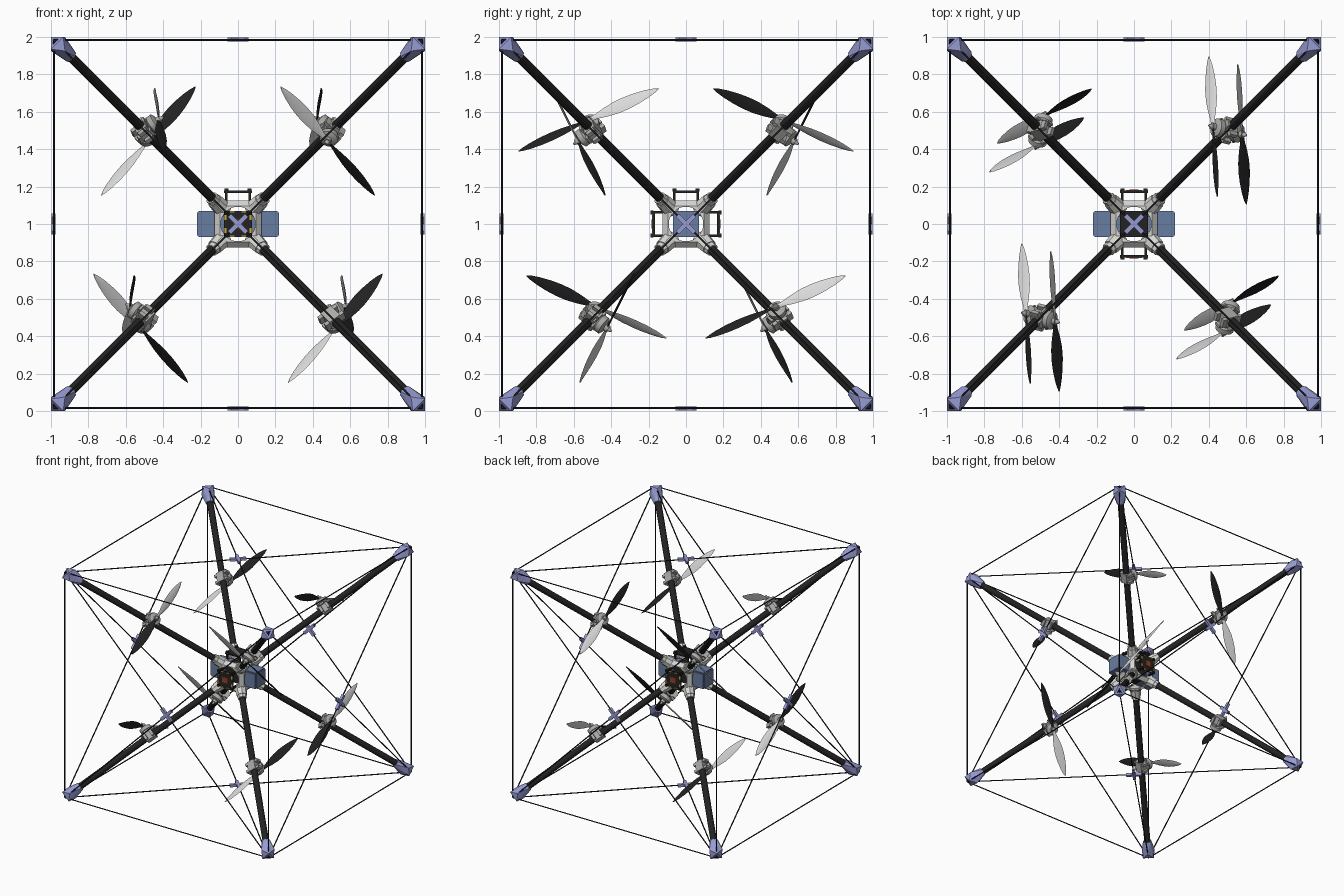
import bpy, bmesh
from math import radians, sin, cos, pi, sqrt
from itertools import product, permutations, combinations
from mathutils import Matrix, Vector

if "Cube" in bpy.data.objects:
    bpy.data.objects.remove(bpy.data.objects["Cube"], do_unlink=True)

MID = Vector((0, 0, 1))
SIGNS = [Vector(s) for s in product((-1, 1), repeat=3)]


def material(name, r, g, b):
    m = bpy.data.materials.new(name)
    m.use_nodes = True
    m.diffuse_color = (r, g, b, 1)
    m.node_tree.nodes["Principled BSDF"].inputs["Base Color"].default_value = (r, g, b, 1)
    return m


BLACK = material("carbon black", 0.016, 0.016, 0.016)
LILAC = material("lilac plastic", 0.31, 0.33, 0.65)
WHITE = material("white plastic", 0.68, 0.68, 0.66)
GREY = material("motor grey", 0.40, 0.40, 0.39)
PALE = material("pale blade", 0.70, 0.70, 0.70)
SLATE = material("battery blue", 0.14, 0.20, 0.36)
YELLOW = material("connector yellow", 0.60, 0.42, 0.04)
RED = material("chip red", 0.28, 0.05, 0.02)


def finish(name, bm, mat, smooth=False):
    bmesh.ops.recalc_face_normals(bm, faces=bm.faces)
    me = bpy.data.meshes.new(name)
    bm.to_mesh(me)
    bm.free()
    me.materials.append(mat)
    if smooth:
        for p in me.polygons:
            p.use_smooth = True
        me.set_sharp_from_angle(angle=radians(35))
    ob = bpy.data.objects.new(name, me)
    bpy.context.collection.objects.link(ob)
    return ob


def frame(origin, x, z):
    """Matrix with its x axis along x and its z axis along z."""
    z = z.normalized()
    y = z.cross(x).normalized()
    m = Matrix((y.cross(z), y, z)).transposed().to_4x4()
    m.translation = origin
    return m


def rod(bm, a, b, r1, r2=None, sides=12):
    d = b - a
    m = d.to_track_quat('Z', 'Y').to_matrix().to_4x4()
    m.translation = (a + b) / 2
    bmesh.ops.create_cone(bm, cap_ends=True, segments=sides, radius1=r1,
                          radius2=r1 if r2 is None else r2, depth=d.length, matrix=m)


def box(bm, centre, size, base=Matrix()):
    m = base @ Matrix.Translation(centre) @ Matrix.Diagonal((*size, 1))
    bmesh.ops.create_cube(bm, size=1, matrix=m)


# Eight diagonal arms
bm = bmesh.new()
for s in SIGNS:
    rod(bm, MID + s * 0.08, MID + s * 0.93, 0.026)
finish("arms", bm, BLACK, True)

# Corner caps: chamfered cube corners tapering onto the arms
for s in SIGNS:
    bm = bmesh.new()
    for p in set(permutations((1, 1, 0.935))) | set(permutations((1, 0.925, 0.925))):
        bm.verts.new(MID + s * Vector(p))
    m = frame(MID + s * 0.895, Vector((s.x, -s.y, 0)), s)
    for i in range(8):
        bm.verts.new(m @ Vector((0.036 * cos(i * pi / 4), 0.036 * sin(i * pi / 4), 0)))
    bmesh.ops.convex_hull(bm, input=bm.verts)
    finish("corner_cap", bm, LILAC)

# Bracing wires on all edges and face diagonals
bm = bmesh.new()
for a, b in combinations(SIGNS, 2):
    if sum(1 for u, v in zip(a, b) if u != v) < 3:
        rod(bm, MID + a * 0.984, MID + b * 0.984, 0.005, sides=6)
finish("bracing_wires", bm, BLACK, True)

# Cross-shaped wire joiners at the face centres
for axis in range(3):
    for side in (-1, 1):
        n = Vector((0, 0, 0))
        n[axis] = side
        u = Vector((n.y, n.z, n.x))
        base = frame(MID + n * 0.986, u, n)
        bm = bmesh.new()
        for turn in (45, 135):
            box(bm, (0, 0, 0), (0.13, 0.026, 0.022), base @ Matrix.Rotation(radians(turn), 4, 'Z'))
        finish("wire_joiner", bm, LILAC)

# Hub frame: bevelled cube pierced by a round hole along each axis
bm = bmesh.new()
box(bm, MID, (0.25, 0.25, 0.25))
bmesh.ops.bevel(bm, geom=bm.edges[:], offset=0.028, segments=1, affect='EDGES')
hub = finish("hub_frame", bm, WHITE)
for axis in range(3):
    d = Vector((0, 0, 0))
    d[axis] = 0.3
    bm = bmesh.new()
    rod(bm, MID - d, MID + d, 0.092, sides=32)
    cutter = finish("hole_cutter", bm, WHITE)
    cutter.hide_render = True
    cutter.hide_viewport = True
    mod = hub.modifiers.new("hole", 'BOOLEAN')
    mod.operation = 'DIFFERENCE'
    mod.solver = 'EXACT'
    mod.object = cutter

# Arm sockets around the hub
bm = bmesh.new()
for s in SIGNS:
    rod(bm, MID + s * 0.075, MID + s * 0.125, 0.05, 0.042, 8)
    rod(bm, MID + s * 0.125, MID + s * 0.14, 0.036, sides=8)
finish("arm_sockets", bm, WHITE)

# Dark electronics core and the batteries on both sides
bm = bmesh.new()
box(bm, MID, (0.14, 0.13, 0.13))
finish("electronics_core", bm, BLACK)
for side in (-1, 1):
    bm = bmesh.new()
    box(bm, MID + Vector((side * 0.145, 0, 0)), (0.15, 0.14, 0.14))
    bmesh.ops.bevel(bm, geom=bm.edges[:], offset=0.008, segments=2, affect='EDGES')
    finish("battery", bm, SLATE)

# Circuit boards on posts at the front, back and top
for n in (Vector((0, -1, 0)), Vector((0, 1, 0)), Vector((0, 0, 1))):
    base = frame(MID, Vector((1, 0, 0)), n)
    bm = bmesh.new()
    box(bm, (0, 0, 0.172), (0.15, 0.14, 0.012), base)
    for x, y in product((-0.062, 0.062), repeat=2):
        box(bm, (x, y, 0.14), (0.014, 0.014, 0.09), base)
        box(bm, (x, y, 0.182), (0.02, 0.02, 0.014), base)
    finish("circuit_board", bm, BLACK)
    if n.y:
        bm = bmesh.new()
        for x, y in product((-1, 1), repeat=2):
            box(bm, (x * 0.068, y * 0.035, 0.178), (0.012, 0.025, 0.008), base)
            box(bm, (x * 0.03, y * 0.066, 0.178), (0.025, 0.008, 0.008), base)
        finish("board_connectors", bm, YELLOW)
        bm = bmesh.new()
        box(bm, (0, 0, 0.18), (0.05, 0.05, 0.008), base)
        finish("board_chip", bm, RED)


# Propeller blade: (distance from hub, width) stations with a lens section
STATIONS = [(0.012, 0.022), (0.05, 0.03), (0.10, 0.052), (0.16, 0.07), (0.22, 0.074),
            (0.28, 0.066), (0.34, 0.048), (0.385, 0.026), (0.41, 0.005)]


def blade(name, base, mat):
    bm = bmesh.new()
    rings = []
    for r, w in STATIONS:
        turn = Matrix.Rotation(radians(24 - 34 * r), 4, 'X')
        t = 0.004 + w * 0.03
        section = [(r, w / 2, 0), (r, 0, t), (r, -w / 2, 0), (r, 0, -t)]
        rings.append([bm.verts.new(base @ turn @ Vector(p)) for p in section])
    for a, b in zip(rings, rings[1:]):
        for i in range(4):
            j = (i + 1) % 4
            bm.faces.new((a[i], a[j], b[j], b[i]))
    bm.faces.new(rings[0])
    bm.faces.new(rings[-1])
    finish(name, bm, mat, True)


# Eight rotors, each spinning at right angles to its arm
A, B, C = 0.5 + 1 / sqrt(12), 0.5 - 1 / sqrt(12), 1 / sqrt(3)
for s in SIGNS:
    arm = s.normalized()
    if s.x * s.y < 0:
        k = s.y * s.z
        n = Vector((k * B, k * A, -C))
    else:
        k = s.x * s.z
        n = Vector((-k * A, k * B, C))
    seat = MID + s * 0.5
    mount = frame(seat, arm, n)
    # Clamp around the arm with bolt lugs
    bm = bmesh.new()
    box(bm, (0, 0, 0), (0.085, 0.07, 0.066), mount)
    for x, y in product((-1, 1), repeat=2):
        box(bm, (x * 0.03, y * 0.045, 0), (0.022, 0.03, 0.05), mount)
    box(bm, (0, 0, 0.036), (0.13, 0.04, 0.012), mount)
    box(bm, (0, 0, 0.036), (0.04, 0.12, 0.012), mount)
    finish("motor_clamp", bm, GREY)
    # Motor can, shaft and spinner
    bm = bmesh.new()
    rod(bm, seat + n * 0.04, seat + n * 0.05, 0.04, 0.05, 24)
    rod(bm, seat + n * 0.05, seat + n * 0.078, 0.05, sides=24)
    rod(bm, seat + n * 0.078, seat + n * 0.088, 0.05, 0.03, 24)
    rod(bm, seat + n * 0.088, seat + n * 0.108, 0.02, sides=16)
    rod(bm, seat + n * 0.108, seat + n * 0.128, 0.014, 0.005, 16)
    finish("motor", bm, GREY, True)
    # One pale and one dark blade
    d = n.cross(arm) * cos(radians(15)) + arm * sin(radians(15))
    d *= s.x
    blade("pale_blade", frame(seat + n * 0.098, d, n), PALE)
    blade("dark_blade", frame(seat + n * 0.098, -d, n), BLACK)
